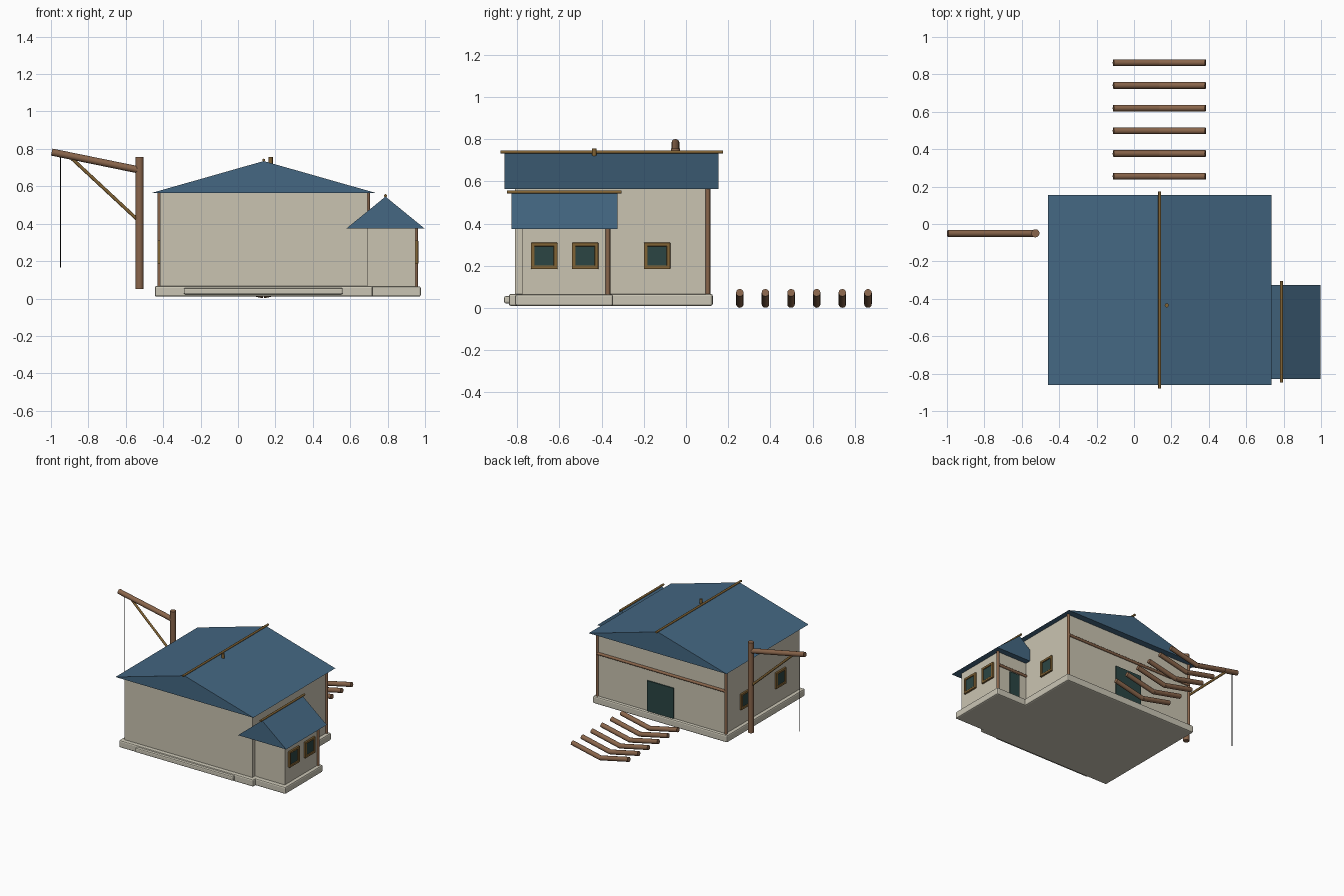
import bpy, bmesh
from mathutils import Vector

cube = bpy.data.objects.get("Cube")
if cube:
    bpy.data.objects.remove(cube, do_unlink=True)


def material(name, rgb):
    m = bpy.data.materials.new(name)
    m.use_nodes = True
    m.diffuse_color = (*rgb, 1)
    m.node_tree.nodes["Principled BSDF"].inputs["Base Color"].default_value = (*rgb, 1)
    return m


PLASTER = material("plaster", (0.59, 0.55, 0.44))
STONE = material("stone", (0.59, 0.56, 0.46))
ROOF = material("blue roof", (0.058, 0.136, 0.223))
TIMBER = material("timber", (0.25, 0.13, 0.07))
TRIM = material("golden trim", (0.22, 0.125, 0.035))
GLASS = material("dark teal", (0.024, 0.06, 0.056))
ROPE = material("rope", (0.01, 0.01, 0.01))


def finish(bm, name, mat):
    bmesh.ops.recalc_face_normals(bm, faces=bm.faces)
    mesh = bpy.data.meshes.new(name)
    bm.to_mesh(mesh)
    bm.free()
    mesh.materials.append(mat)
    ob = bpy.data.objects.new(name, mesh)
    bpy.context.collection.objects.link(ob)
    return ob


def box(name, mat, x, y, z, bevel=0):
    """Box given by its (low, high) range on each axis."""
    bm = bmesh.new()
    bmesh.ops.create_cube(bm, size=1)
    for v in bm.verts:
        v.co = [r[0] + (c + 0.5) * (r[1] - r[0]) for c, r in zip(v.co, (x, y, z))]
    ob = finish(bm, name, mat)
    if bevel:
        mod = ob.modifiers.new("Bevel", "BEVEL")
        mod.width, mod.segments = bevel, 2


def pole(name, mat, a, b, radius, sides=12):
    """Round pole from point a to point b, flat end caps."""
    a, b = Vector(a), Vector(b)
    bm = bmesh.new()
    bmesh.ops.create_cone(bm, cap_ends=True, segments=sides, radius1=radius,
                          radius2=radius, depth=(b - a).length)
    ob = finish(bm, name, mat)
    ob.rotation_euler = (b - a).to_track_quat("Z", "Y").to_euler()
    ob.location = (a + b) / 2
    for p in ob.data.polygons:
        p.use_smooth = len(p.vertices) == 4


def gable_roof(name, x, y, eave, peak):
    """Solid gable prism with a ridge pole."""
    mid = sum(x) / 2
    bm = bmesh.new()
    front, back = ([bm.verts.new((px, py, pz)) for px, pz in
                    ((x[0], eave), (x[1], eave), (mid, peak))] for py in y)
    bm.faces.new(front)
    bm.faces.new(back)
    for i in range(3):
        j = (i + 1) % 3
        bm.faces.new((front[i], front[j], back[j], back[i]))
    finish(bm, name, ROOF)
    pole(name + "_ridge", TRIM, (mid, y[0] - 0.02, peak + 0.005),
         (mid, y[1] + 0.02, peak + 0.005), 0.008)


def window(name, wall_x, side, y, z=0.2475, half=0.054, r=0.009):
    """Framed window on a wall facing along x."""
    box(name + "_glass", GLASS, sorted((wall_x - side * 0.002, wall_x + side * 0.006)),
        (y - half, y + half), (z - half, z + half))
    depth = sorted((wall_x - side * 0.005, wall_x + side * 0.014))
    for s in (-1, 1):
        edge_y, edge_z = y + s * half, z + s * half
        box(name + "_jamb", TRIM, depth, (edge_y - r, edge_y + r),
            (z - half - r, z + half + r), 0.004)
        box(name + "_rail", TRIM, depth, (y - half - r, y + half + r),
            (edge_z - r, edge_z + r), 0.004)


def timber_back(name, x, y, top, beam):
    """Corner posts and cross beam on a back wall."""
    for px in x:
        pole(name + "_corner_post", TIMBER, (px, y, 0.06), (px, y, top), 0.011)
    pole(name + "_beam", TIMBER, (x[0], y + 0.002, beam), (x[1], y + 0.002, beam), 0.011)


# Main house
box("main_base", STONE, (-0.445, 0.72), (-0.84, 0.127), (0.01, 0.067), 0.01)
box("front_step", STONE, (-0.29, 0.56), (-0.862, -0.82), (0.022, 0.057), 0.008)
box("main_walls", PLASTER, (-0.417, 0.692), (-0.81, 0.104), (0.06, 0.567))
gable_roof("main_roof", (-0.46, 0.735), (-0.86, 0.155), 0.565, 0.735)
timber_back("main", (-0.42, 0.695), 0.104, 0.565, 0.40)
box("main_door", GLASS, (0.03, 0.26), (0.09, 0.112), (0.06, 0.305))
window("right_window", 0.692, 1, -0.137)
for wy in (-0.137, -0.568):
    window("left_window", -0.417, -1, wy)
pole("roof_peg", TRIM, (0.175, -0.435, 0.70), (0.175, -0.435, 0.757), 0.011)

# Side annex
box("annex_base", STONE, (0.60, 0.978), (-0.81, -0.345), (0.01, 0.065), 0.01)
box("annex_walls", PLASTER, (0.624, 0.95), (-0.777, -0.37), (0.06, 0.377))
gable_roof("annex_roof", (0.58, 0.997), (-0.828, -0.325), 0.375, 0.545)
timber_back("annex", (0.65, 0.952), -0.37, 0.375, 0.27)
box("annex_door", GLASS, (0.76, 0.845), (-0.38, -0.361), (0.06, 0.25))
for wy in (-0.672, -0.478):
    window("annex_window", 0.95, 1, wy)

# Crane
cy = -0.05
pole("crane_post", TIMBER, (-0.527, cy, 0.05), (-0.527, cy, 0.757), 0.022)
pole("crane_arm", TIMBER, (-0.996, cy, 0.783), (-0.527, cy, 0.687), 0.019)
pole("crane_brace", TRIM, (-0.89, cy, 0.75), (-0.53, cy, 0.415), 0.009)
pole("crane_rope", ROPE, (-0.95, cy, 0.77), (-0.95, cy, 0.167), 0.003, 6)

# Row of bent log skids behind the house
for i in range(6):
    y = 0.255 + i * 0.1215
    for end in (-0.11, 0.382):
        pole("log_skid", TIMBER, (0.136, y, 0.019), (end, y, 0.073), 0.018)
